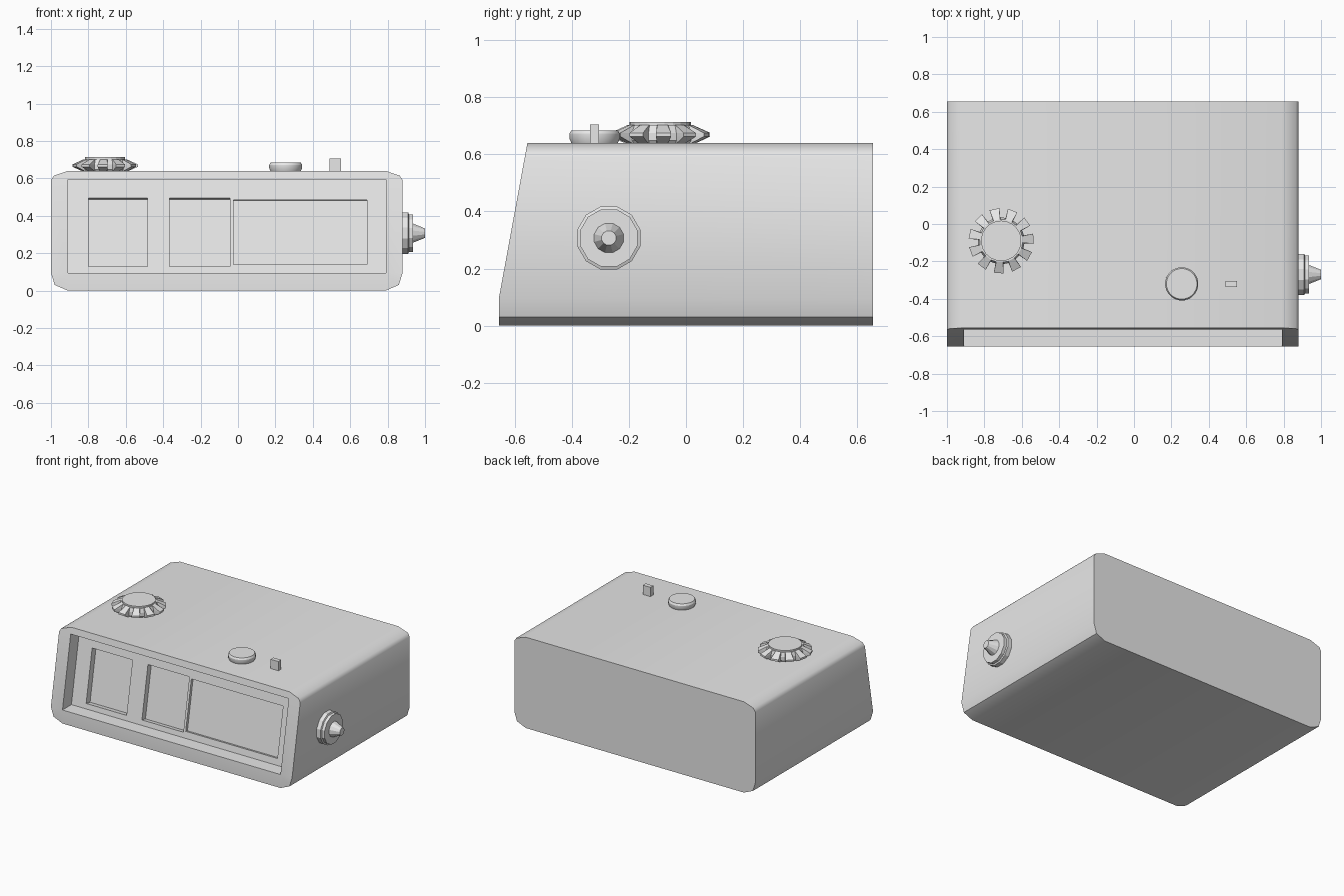
import bpy, bmesh
from math import sin, cos, pi, atan, radians
from mathutils import Matrix, Vector

if "Cube" in bpy.data.objects:
    bpy.data.objects.remove(bpy.data.objects["Cube"], do_unlink=True)

grey = bpy.data.materials.new("light_grey")
grey.use_nodes = True
grey.diffuse_color = (0.8, 0.8, 0.8, 1)
grey.node_tree.nodes["Principled BSDF"].inputs["Base Color"].default_value = grey.diffuse_color


def finish(name, bm, smooth=None):
    bmesh.ops.recalc_face_normals(bm, faces=bm.faces)
    mesh = bpy.data.meshes.new(name)
    bm.to_mesh(mesh)
    bm.free()
    obj = bpy.data.objects.new(name, mesh)
    bpy.context.collection.objects.link(obj)
    mesh.materials.append(grey)
    if smooth:
        smooth_edges(obj, smooth)
    return obj


def select(obj):
    bpy.ops.object.select_all(action='DESELECT')
    obj.select_set(True)
    bpy.context.view_layer.objects.active = obj


def smooth_edges(obj, degrees):
    select(obj)
    bpy.ops.object.shade_smooth_by_angle(angle=radians(degrees))


def box(name, size, place, tilt=0):
    bm = bmesh.new()
    bmesh.ops.create_cube(bm, size=1, matrix=Matrix.Translation(place)
                          @ Matrix.Rotation(tilt, 4, 'X') @ Matrix.Diagonal((*size, 1)))
    return finish(name, bm)


def bridge(bm, a, b):
    n = len(a)
    for i in range(n):
        j = (i + 1) % n
        bm.faces.new((a[i], a[j], b[j], b[i]))


def lathe(name, profile, angles, matrix, smooth=None):
    """Stack rings of (inner radius, tooth radius, height); odd pairs of angles are teeth."""
    bm = bmesh.new()
    rings = []
    for gap, tooth, z in profile:
        ring = []
        for i, a in enumerate(angles):
            r = tooth if i % 4 in (1, 2) else gap
            ring.append(bm.verts.new(matrix @ Vector((r * cos(a), r * sin(a), z))))
        rings.append(ring)
    for a, b in zip(rings, rings[1:]):
        bridge(bm, a, b)
    bm.faces.new(rings[0])
    bm.faces.new(rings[-1])
    return finish(name, bm, smooth)


def circle(n):
    return [2 * pi * (i + 0.5) / n for i in range(n)]


# Case: rounded section, sloping front, deep recessed face
CX, LOW, SLOPE = -0.06, 0.095, 0.1835
right = [(0.85, 0), (0.92, 0.03), (0.94, LOW), (0.94, 0.59), (0.925, 0.614), (0.85, 0.64)]
section = right + [(-x, z) for x, z in reversed(right)]
opening = [(0.85, LOW), (0.85, 0.595), (-0.85, 0.595), (-0.85, LOW)]


def front_y(z):
    return -0.655 + max(0, z - LOW) * SLOPE


bm = bmesh.new()
back = [bm.verts.new((CX + x, 0.655, z)) for x, z in section]
front = [bm.verts.new((CX + x, front_y(z), z)) for x, z in section]
rim = [bm.verts.new((CX + x, front_y(z), z)) for x, z in opening]
inner = [bm.verts.new((CX + x, front_y(z) + 0.1, z)) for x, z in opening]
bm.faces.new(back)
bridge(bm, back, front)
bridge(bm, rim, inner)
bm.faces.new(inner)
for k in range(4):
    s = 3 * k
    bm.faces.new((front[s], front[s + 1], rim[k]))
    bm.faces.new((front[s + 1], front[s + 2], rim[k]))
    bm.faces.new((front[s + 2], front[(s + 3) % 12], rim[(k + 1) % 4], rim[k]))
case = finish("case", bm)

# Display windows sunk into the sloping face
tilt = atan(SLOPE)
for x0, x1, z0, z1, depth in ((-0.80, -0.485, 0.13, 0.495, 0.045),
                              (-0.365, -0.042, 0.13, 0.495, 0.04),
                              (-0.025, 0.69, 0.14, 0.485, 0.02)):
    zc = (z0 + z1) / 2
    cutter = box("window_cutter", (x1 - x0, 2 * depth, (z1 - z0) / cos(tilt)),
                 ((x0 + x1) / 2, front_y(zc) + 0.1, zc), -tilt)
    cutter.hide_render = True
    mod = case.modifiers.new("window", 'BOOLEAN')
    mod.operation, mod.solver, mod.object = 'DIFFERENCE', 'EXACT', cutter
    select(case)
    bpy.ops.object.modifier_apply(modifier=mod.name)
    bpy.data.objects.remove(cutter, do_unlink=True)
smooth_edges(case, 40)

# Toothed dial on the top
TEETH = 11
pitch = 2 * pi / TEETH
angles = [radians(102) + pitch * (k + f) for k in range(TEETH)
          for f in (-0.3, -0.27, 0.27, 0.3)]
dial = Matrix.Translation((-0.71, -0.09, 0))
lathe("toothed_dial", [(0.115, 0.115, 0.635), (0.125, 0.145, 0.648), (0.125, 0.175, 0.662),
                       (0.125, 0.175, 0.675), (0.115, 0.115, 0.702)], angles, dial)
lathe("dial_cap", [(r, r, z) for r, z in ((0.108, 0.695), (0.108, 0.713))], circle(22), dial)

# Round button and small lever on the top
lathe("round_button", [(r, r, z) for r, z in ((0.08, 0.635), (0.089, 0.655), (0.089, 0.672),
                                              (0.082, 0.684))],
      circle(24), Matrix.Translation((0.255, -0.32, 0)), 30)
box("small_lever", (0.06, 0.032, 0.075), (0.52, -0.32, 0.6675))

# Side knob with a tapered tip
lathe("side_knob", [(r, r, h) for r, h in ((0.114, -0.01), (0.114, 0.03), (0.104, 0.034),
                                           (0.104, 0.055), (0.053, 0.055), (0.026, 0.12))],
      circle(12), Matrix.Translation((0.88, -0.27, 0.307)) @ Matrix.Rotation(pi / 2, 4, 'Y'))
